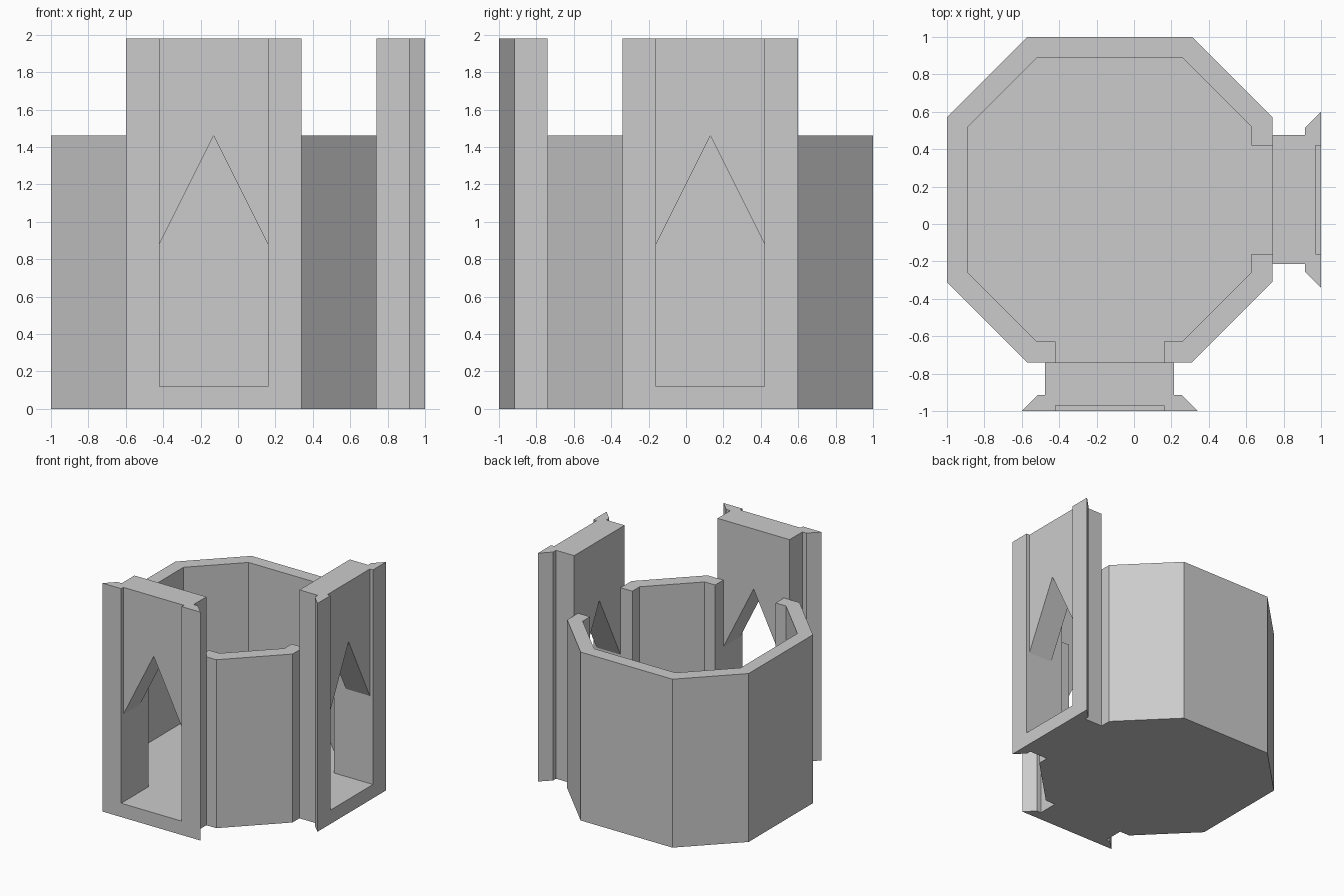
import bpy
from mathutils import Matrix, Vector

cube = bpy.data.objects.get("Cube")
if cube:
    bpy.data.objects.remove(cube, do_unlink=True)

# Room centre and main dimensions
CX, CY = -0.13, 0.13
FLOOR, WALL_TOP, GATE_TOP = 0.12, 1.46, 1.98
DOOR = 0.29            # half width of a doorway
OVER = 0.3             # how far cutters pass the surface

stone = bpy.data.materials.new("grey stone")
stone.use_nodes = True
grey = (0.6, 0.6, 0.6, 1.0)
stone.diffuse_color = grey
stone.node_tree.nodes["Principled BSDF"].inputs["Base Color"].default_value = grey


def prism(name, outline, sweep):
    """Closed solid: an outline of 3D points moved along the sweep vector."""
    n = len(outline)
    start = [Vector(p) for p in outline]
    verts = start + [p + Vector(sweep) for p in start]
    area = sum((start[i].cross(start[(i + 1) % n]) for i in range(n)), Vector())
    faces = [tuple(range(n - 1, -1, -1)), tuple(range(n, 2 * n))]
    faces += [(i, (i + 1) % n, n + (i + 1) % n, n + i) for i in range(n)]
    if area.dot(Vector(sweep)) < 0:
        faces = [f[::-1] for f in faces]
    mesh = bpy.data.meshes.new(name)
    mesh.from_pydata(verts, [], faces)
    mesh.materials.append(stone)
    obj = bpy.data.objects.new(name, mesh)
    bpy.context.collection.objects.link(obj)
    return obj


def flat(points, z):
    return [(x, y, z) for x, y in points]


def octagon(half, side):
    quarter = [(side, half), (half, side)]
    pts = []
    for sx, sy in ((1, 1), (1, -1), (-1, -1), (-1, 1)):
        step = quarter if sx == sy else quarter[::-1]
        pts += [(CX + sx * x, CY + sy * y) for x, y in step]
    return pts


def carve(obj, cutters):
    """Subtract each cutter, bake the result and drop the cutters."""
    for c in cutters:
        c.hide_render = True
        mod = obj.modifiers.new("cut", "BOOLEAN")
        mod.operation, mod.solver, mod.object = "DIFFERENCE", "EXACT", c
    bpy.context.view_layer.update()
    graph = bpy.context.evaluated_depsgraph_get()
    mesh = bpy.data.meshes.new_from_object(obj.evaluated_get(graph))
    obj.modifiers.clear()
    obj.data = mesh
    for c in cutters:
        bpy.data.objects.remove(c, do_unlink=True)


# Octagonal room: hollowed out, with a slot in the wall behind each gate
room = prism("room", flat(octagon(0.87, 0.44), 0), (0, 0, WALL_TOP))
hollow = prism("hollow", flat(octagon(0.757, 0.39), FLOOR), (0, 0, 2))
front_slot = prism("front_slot", flat([(CX - DOOR, -1), (CX + DOOR, -1),
                   (CX + DOOR, CY), (CX - DOOR, CY)], FLOOR), (0, 0, 2))
side_slot = prism("side_slot", flat([(1, CY - DOOR), (1, CY + DOOR),
                  (CX, CY + DOOR), (CX, CY - DOOR)], FLOOR), (0, 0, 2))
carve(room, [hollow, front_slot, side_slot])

# Front gate: tall slab with a flared outer flange
half_plan = [(0.345, -0.74), (0.345, -0.915), (0.385, -0.915), (0.47, -1.0)]
plan = [(CX + x, y) for x, y in half_plan]
plan += [(CX - x, y) for x, y in reversed(half_plan)]
front_gate = prism("front_gate", flat(plan, 0), (0, 0, GATE_TOP))

# Shallow recess up the face, and a pointed doorway through it
recess = prism("recess", [(CX + s * DOOR, -1 - OVER, z) for s, z in
               ((-1, FLOOR), (1, FLOOR), (1, 2.2), (-1, 2.2))], (0, OVER + 0.03, 0))
arch = prism("arch", [(CX + s * DOOR, -1 - OVER, z) for s, z in
             ((-1, FLOOR), (1, FLOOR), (1, 0.88), (0, 1.46), (-1, 0.88))],
             (0, 0.26 + 2 * OVER, 0))
carve(front_gate, [recess, arch])

# Left gate: the same gate reflected across the room's diagonal
left_gate = bpy.data.objects.new("left_gate", front_gate.data.copy())
bpy.context.collection.objects.link(left_gate)
left_gate.data.transform(Matrix(((0, -1, 0, 0), (-1, 0, 0, 0),
                                 (0, 0, 1, 0), (0, 0, 0, 1))))
left_gate.data.flip_normals()
